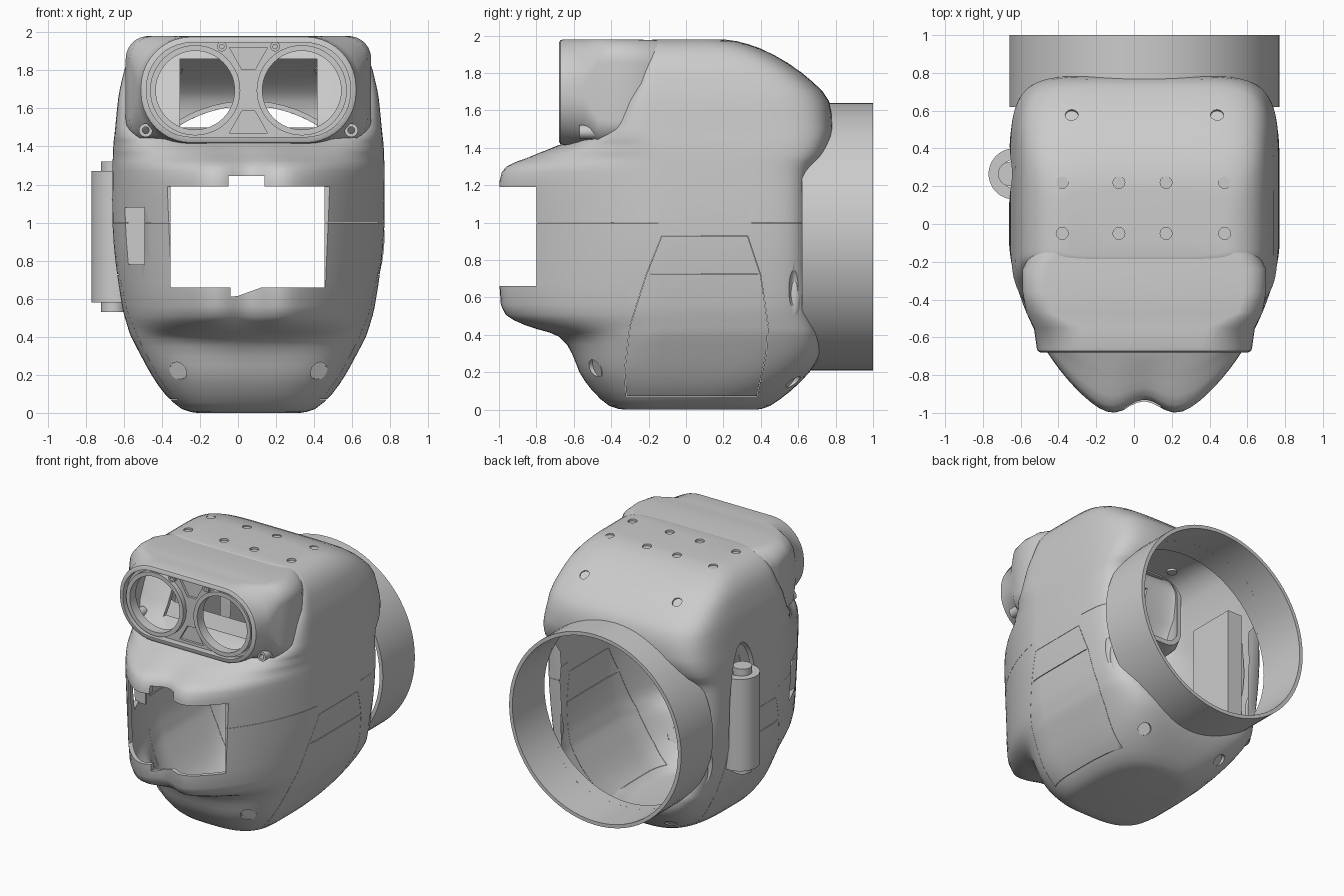
import bpy, bmesh, math
from mathutils import Vector, Matrix

if "Cube" in bpy.data.objects:
    bpy.data.objects.remove(bpy.data.objects["Cube"])

CX = 0.055  # the shell is off centre because the hinge sticks out on one side


def finish(name, bm):
    bmesh.ops.recalc_face_normals(bm, faces=bm.faces)
    me = bpy.data.meshes.new(name)
    bm.to_mesh(me)
    bm.free()
    ob = bpy.data.objects.new(name, me)
    bpy.context.collection.objects.link(ob)
    return ob


def loft(name, rings):
    bm = bmesh.new()
    loops = [[bm.verts.new(p) for p in r] for r in rings]
    n = len(loops[0])
    for a, b in zip(loops, loops[1:]):
        for i in range(n):
            bm.faces.new((a[i], a[(i + 1) % n], b[(i + 1) % n], b[i]))
    bm.faces.new(loops[0])
    bm.faces.new(loops[-1])
    return finish(name, bm)


def box(name, x0, x1, y0, y1, z0, z1):
    return loft(name, [[(x0, y0, z), (x1, y0, z), (x1, y1, z), (x0, y1, z)] for z in (z0, z1)])


def cyl(name, center, direction, r, length, seg=32):
    bm = bmesh.new()
    rot = Vector(direction).to_track_quat('Z', 'Y').to_matrix().to_4x4()
    bmesh.ops.create_cone(bm, cap_ends=True, segments=seg, radius1=r, radius2=r, depth=length,
                          matrix=Matrix.Translation(center) @ rot)
    return finish(name, bm)


def ellipsoid(name, center, radii):
    bm = bmesh.new()
    bmesh.ops.create_uvsphere(bm, u_segments=24, v_segments=16, radius=1,
                              matrix=Matrix.Translation(center) @ Matrix.Diagonal((*radii, 1)))
    return finish(name, bm)


def apply(ob, mod):
    bpy.context.view_layer.objects.active = ob
    bpy.ops.object.modifier_apply(modifier=mod.name)


def cut(target, *cutters):
    """Subtract a set of non-overlapping cutters in one go."""
    bm = bmesh.new()
    for c in cutters:
        bm.from_mesh(c.data)
        bpy.data.objects.remove(c)
    tool = finish("cutter", bm)
    tool.hide_render = True
    mod = target.modifiers.new("cut", 'BOOLEAN')
    mod.operation, mod.solver, mod.object = 'DIFFERENCE', 'EXACT', tool
    apply(target, mod)
    bpy.data.objects.remove(tool)


def pipe(name, center, direction, r, r_in, length, seg=48):
    ob = cyl(name, center, direction, r, length, seg)
    cut(ob, cyl("bore", center, direction, r_in, length + 0.1, seg))
    return ob


# Head shell: horizontal rings (z, half width, front y, back y, front exponent)
ROWS = [(0, .27, -.33, .38, 3), (.02, .35, -.41, .45, 3), (.1, .44, -.5, .56, 2.7),
        (.2, .51, -.57, .66, 2.6), (.3, .565, -.61, .72, 2.4), (.39, .612, -.68, .72, 2.1),
        (.43, .628, -.84, .71, 1.8), (.48, .643, -1.0, .69, 1.7), (.56, .664, -1.08, .67, 1.65),
        (.8, .70, -1.09, .66, 1.6), (1, .715, -1.09, .66, 1.6), (1.22, .715, -1.08, .66, 1.65),
        (1.3, .714, -1.03, .69, 1.7), (1.345, .713, -.9, .73, 1.8), (1.39, .711, -.76, .755, 2.1),
        (1.43, .708, -.64, .77, 2.5), (1.5, .70, -.46, .785, 4), (1.65, .685, -.36, .765, 5),
        (1.75, .665, -.3, .68, 5), (1.85, .635, -.26, .55, 5), (1.93, .575, -.23, .4, 5),
        (1.97, .5, -.2, .27, 5), (1.98, .44, -.17, .18, 5)]


def smooth_rows(rows, steps):
    out = []
    for i in range(len(rows) - 1):
        a, b, c, d = (rows[min(max(i + k, 0), len(rows) - 1)] for k in (-1, 0, 1, 2))
        for s in range(steps):
            t = s / steps
            out.append([q + .5 * t * (r - p + t * (2 * p - 5 * q + 4 * r - w + t * (3 * (q - r) + w - p)))
                        for p, q, r, w in zip(a, b, c, d)])
    return out + [rows[-1]]


def head_ring(z, hw, yf, yb, nf, seg=96):
    # back is squarest at mid height, where the collar joins
    nb = 3 + 6 * min(z / .6, 1) - 3 * min(max((z - 1.2) / .4, 0), 1)
    pts, y0 = [], -.1
    for i in range(seg):
        t = 2 * math.pi * (i + .5) / seg
        c, s = math.cos(t), math.sin(t)
        n = nb if s > 0 else nf
        x = math.copysign(hw * abs(c) ** (2 / n), c)
        y = y0 + ((yb if s > 0 else yf) - y0) * abs(s) ** (2 / n)
        if s < 0:  # dip between the two bumps of the snout
            y += .36 * max(0, -yf - .68) * math.exp(-(x / .13) ** 2)
        pts.append((CX + x, y, z))
    return pts


head = loft("head_shell", [head_ring(*r) for r in smooth_rows(ROWS, 2)])
wall = head.modifiers.new("wall", 'SOLIDIFY')
wall.thickness, wall.offset = 0.03, -1
apply(head, wall)

# Openings: neck, mouth with its notches, eye box, side window
cut(head, cyl("c", (CX, .92, .925), (0, 1, 0), .688, .6, 64),
    box("c", -.355, .455, -1.3, -.74, .66, 1.19),
    box("c", CX - .36, CX + .36, -.7, -.08, 1.5, 1.86))
cut(head, box("c", -.05, .14, -1.3, -.74, 1.1, 1.245),
    loft("c", [[(-.04, y, .7), (-.04, y, .61), (0, y, .615), (.14, y, .665), (.14, y, .7)]
               for y in (-1.3, -.74)]),
    box("c", -.72, -.49, -.8, -.4, .78, 1.08))
cut(head, box("c", -.47, .57, -1.3, -.8, .661, 1.189))
box("window_plate", -.575, -.49, -.4, -.385, .77, 1.09)

# Seam between upper and lower half, vent slit, side door outlines
cut(head, box("c", -1, 1, -.85, -.15, .999, 1.001), box("c", .3, 1, .35, .64, .999, 1.001),
    box("c", -1, 1, -.19, .385, .724, .729))
DOOR = [(-.13, .93), (.33, .93), (.4, .72), (.44, .45), (.43, .3), (.38, .07),
        (-.32, .07), (-.33, .2), (-.3, .45), (-.21, .73)]


def door(k):
    return [[(x, .05 + (y - .05) * k, .5 + (z - .5) * k) for y, z in DOOR] for x in (-1.2, 1.2)]


outline = loft("c", door(1))
inner = loft("c", door(.995))
inner.data.transform(Matrix.Diagonal((1.2, 1, 1, 1)))
cut(outline, inner)
cut(head, outline)

# Recessed bolts: (point, outward direction, radius)
bolts = [((x, y, 1.98), (0, 0, 1), .032) for x in (-.38, -.08, .17, .48) for y in (.22, -.05)]
for s in (-1, 1):
    bolts += [((CX + s * .385, .58, 1.83), (0, .6, .8), .035),
              ((CX + s * .37, -.49, .22), (s * .35, -.85, -.3), .05),
              ((CX + s * .33, .57, .15), (s * .3, .7, -.5), .045)]
cut(head, *[cyl("c", p, d, r, .18, 12) for p, d, r in bolts])
for p, d, r in bolts:
    d = Vector(d).normalized()
    cyl("recessed_bolt", Vector(p) - d * .03, d, r * 1.1, .03, 12)
cut(head, *[ellipsoid("c", (CX + s * .69, .58, .62), (.07, .035, .14)) for s in (-1, 1)])
for s in (-1, 1):
    ellipsoid("side_clip", (CX + s * .6, .58, .62), (.035, .036, .13))

# Neck collar
pipe("neck_collar", (CX, .81, .925), (0, 1, 0), .715, .688, .38, 72)

# Hinge barrel in its pocket on the left
housing = box("hinge_pocket", -.58, -.46, .08, .45, .62, 1.45)
for part in (head, housing):
    cut(part, ellipsoid("c", (-.68, .265, 1.0), (.17, .16, .5)))
pipe("hinge_barrel", (-.635, .265, .925), (0, 0, 1), .135, .075, .69)
cyl("hinge_pin", (-.655, .265, .925), (0, 0, 1), .065, .79)


# Goggle box: rounded rectangles along y (y, half width, bottom, top, corner radius)
def rounded(y, hw, z0, z1, r, inset=0):
    hw, z0, z1, r = hw - inset, z0 + inset, z1 - inset, r - inset
    pts = []
    for q, (sx, zc) in enumerate(((1, z1 - r), (-1, z1 - r), (-1, z0 + r), (1, z0 + r))):
        for k in range(11):
            a = math.pi / 2 * (q + k / 10)
            pts.append((CX + sx * (hw - r) + r * math.cos(a), y, zc + r * math.sin(a)))
    return pts


SHAPE = [(-.15, .6, 1.43, 1.975, .14), (-.24, .645, 1.43, 1.978, .13), (-.36, .645, 1.425, 1.98, .12),
         (-.47, .625, 1.42, 1.98, .13), (-.55, .585, 1.415, 1.98, .25), (-.655, .57, 1.415, 1.98, .27),
         (-.672, .565, 1.42, 1.975, .265), (-.68, .55, 1.435, 1.96, .25)]
goggles = loft("goggle_box", [rounded(*s) for s in SHAPE])
back = [(-.1, *SHAPE[0][1:])] + SHAPE[:5] + [(-.595, *SHAPE[5][1:])]
cut(goggles, loft("c", [rounded(*s, .035) for s in back]),
    loft("c", [rounded(y, *SHAPE[5][1:], .035) for y in (-.63, -.75)]))
EYES = [CX - .28, CX + .28]
cut(goggles, *[cyl("c", (x, -.65, 1.695), (0, 1, 0), .207, .3, 48) for x in EYES],
    *[loft("c", [[(CX + x, y, 1.695 + s * z) for x, z in ((-.1, .225), (.1, .225), (.035, .11), (-.035, .11))]
                 for y in (-.612, -.7)]) for s in (-1, 1)])
for x in EYES:
    pipe("eye_ring", (x, -.633, 1.695), (0, 1, 0), .237, .207, .07)
for s in (-1, 1):
    pipe("goggle_corner_screw", (CX + s * .54, -.5, 1.485), (0, 1, 0), .036, .018, .14, 16)
    pipe("goggle_top_screw", (CX + s * .14, -.635, 1.925), (0, 1, 0), .026, .012, .06, 16)

# Smooth shading with crisp edges
bpy.ops.object.select_all(action='SELECT')
bpy.context.view_layer.objects.active = head
bpy.ops.object.shade_smooth_by_angle(angle=math.radians(35))
